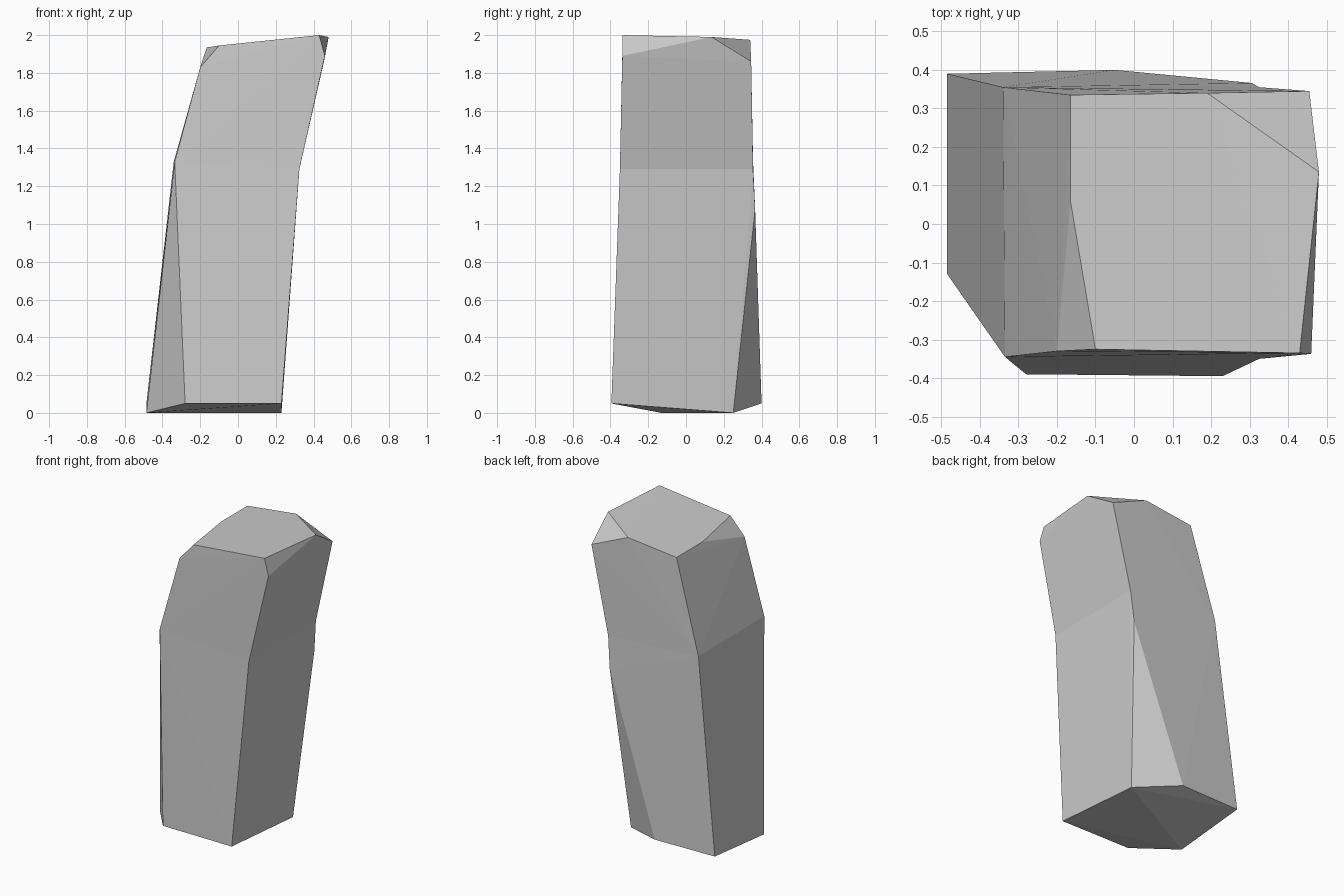
import bpy
import bmesh
from mathutils import Vector

cube = bpy.data.objects.get("Cube")
if cube:
    bpy.data.objects.remove(cube, do_unlink=True)

# Single stone colour
stone = bpy.data.materials.new("stone grey")
stone.use_nodes = True
colour = (0.6, 0.6, 0.6, 1.0)
stone.diffuse_color = colour
stone.node_tree.nodes["Principled BSDF"].inputs["Base Color"].default_value = colour

# Chipped foot of the pillar
foot = [(-0.485, -0.13, 0), (-0.485, 0.39, 0.05), (-0.28, -0.39, 0.05),
        (0.23, -0.395, 0.05), (0.23, 0.25, 0), (-0.05, 0.4, 0.05),
        (0.306, 0.366, 1.08)]

# Ring where the pillar bends sideways
bend = [(-0.335, -0.345, 1.33), (-0.34, 0.355, 1.33),
        (0.325, -0.35, 1.29), (0.325, 0.355, 1.29)]

# Sloping crown with three cut corners
crown = [(-0.2, -0.33, 1.83), (-0.1, -0.325, 1.945), (-0.165, 0.06, 1.935),
         (-0.165, 0.335, 1.935), (0.43, -0.335, 2.0), (0.46, -0.337, 1.89),
         (0.48, 0.135, 1.99), (0.19, 0.34, 1.975), (0.455, 0.345, 1.86)]


def add_block(bm, points):
    """Wrap the points in a convex block, left open at the bend ring."""
    verts = [bm.verts.new(p) for p in points]
    bmesh.ops.convex_hull(bm, input=verts)
    ring = [Vector(p) for p in bend]
    inner = [f for f in bm.faces
             if all(any((v.co - r).length < 1e-4 for r in ring) for v in f.verts)]
    bmesh.ops.delete(bm, geom=inner, context="FACES")


# Lower and upper blocks joined along the bend
bm = bmesh.new()
add_block(bm, foot + bend)
add_block(bm, bend + crown)
bmesh.ops.remove_doubles(bm, verts=bm.verts[:], dist=0.0005)
bmesh.ops.recalc_face_normals(bm, faces=bm.faces[:])

mesh = bpy.data.meshes.new("rock_pillar")
bm.to_mesh(mesh)
bm.free()
mesh.materials.append(stone)
pillar = bpy.data.objects.new("rock_pillar", mesh)
bpy.context.collection.objects.link(pillar)
